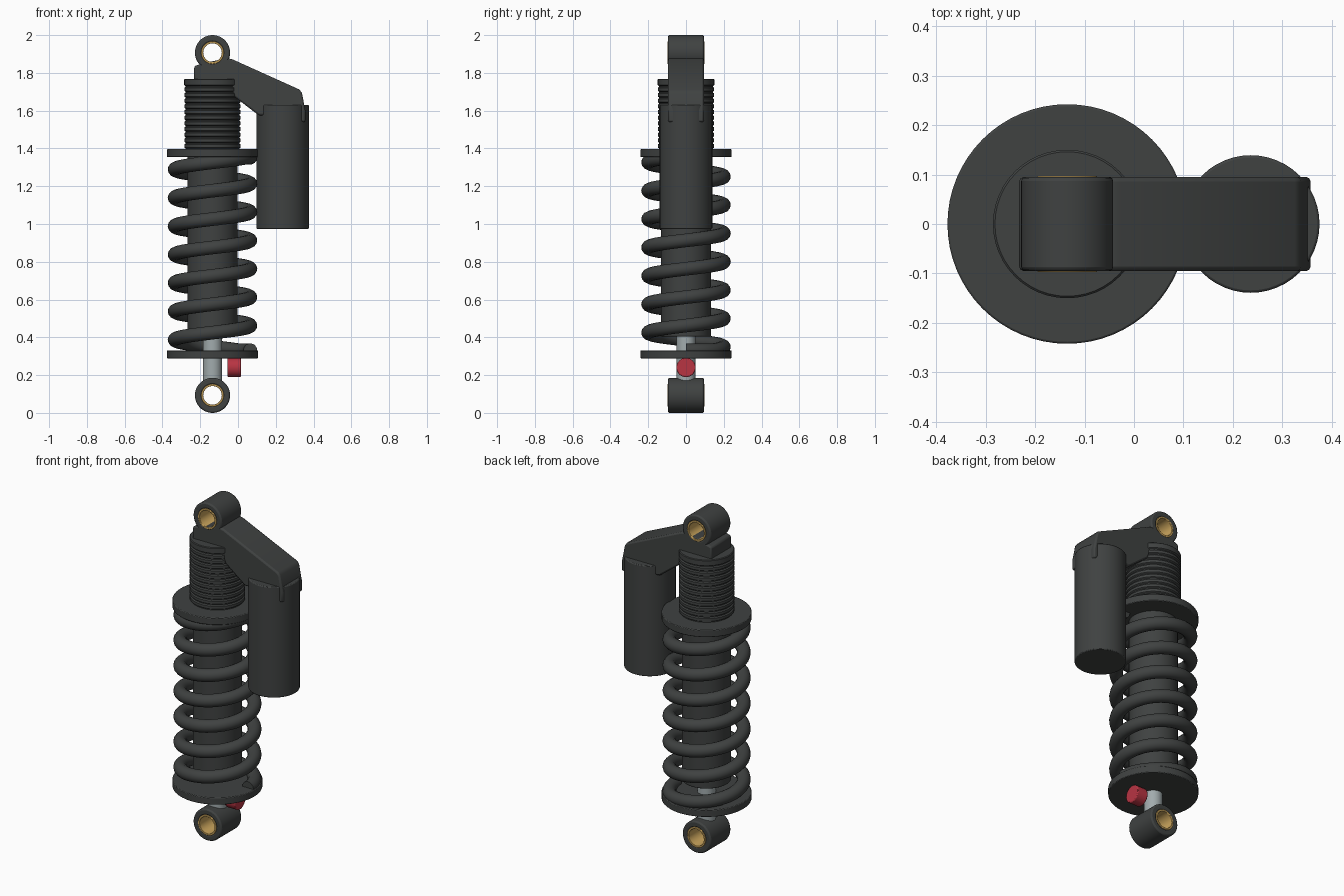
import bpy, bmesh
from math import pi, sin, cos, radians
from mathutils import Matrix

if "Cube" in bpy.data.objects:
    bpy.data.objects.remove(bpy.data.objects["Cube"])

AX = -0.135   # damper axis
RX = 0.236    # reservoir axis


def mat(name, rgb):
    m = bpy.data.materials.new(name)
    m.diffuse_color = (*rgb, 1)
    m.use_nodes = True
    m.node_tree.nodes["Principled BSDF"].inputs["Base Color"].default_value = m.diffuse_color
    return m


BLACK = mat("black_paint", (0.05, 0.054, 0.053))
STEEL = mat("steel", (0.36, 0.41, 0.42))
GOLD = mat("gold", (0.60, 0.38, 0.11))
RED = mat("red", (0.48, 0.035, 0.055))


def finish(name, bm, material, bevel=0.0):
    bmesh.ops.recalc_face_normals(bm, faces=bm.faces)
    me = bpy.data.meshes.new(name)
    bm.to_mesh(me)
    bm.free()
    ob = bpy.data.objects.new(name, me)
    bpy.context.collection.objects.link(ob)
    me.materials.append(material)
    bpy.ops.object.select_all(action='DESELECT')
    bpy.context.view_layer.objects.active = ob
    ob.select_set(True)
    bpy.ops.object.shade_smooth_by_angle(angle=radians(30))
    if bevel:
        b = ob.modifiers.new("bevel", 'BEVEL')
        b.width, b.segments, b.limit_method = bevel, 2, 'ANGLE'
    return ob


def lathe(name, profile, loc, material, axis='Z', closed=False, steps=48, bevel=0.0):
    """Revolve (radius, height) points; caps are made by points at radius 0."""
    bm = bmesh.new()
    vs = [bm.verts.new((r, 0, z)) for r, z in profile]
    es = [bm.edges.new(p) for p in zip(vs, vs[1:])]
    if closed:
        es.append(bm.edges.new((vs[-1], vs[0])))
    bmesh.ops.spin(bm, geom=vs + es, cent=(0, 0, 0), axis=(0, 0, 1),
                   angle=2 * pi, steps=steps, use_duplicate=False)
    bmesh.ops.remove_doubles(bm, verts=bm.verts, dist=1e-5)
    rot = {'Z': Matrix(), 'Y': Matrix.Rotation(pi / 2, 4, 'X'),
           'X': Matrix.Rotation(pi / 2, 4, 'Y')}[axis]
    bm.transform(Matrix.Translation(loc) @ rot)
    return finish(name, bm, material, bevel)


def rod(name, r, z0, z1, loc, material, axis='Z', bevel=0.004, steps=48):
    return lathe(name, [(0, z0), (r, z0), (r, z1), (0, z1)], loc, material, axis,
                 steps=steps, bevel=bevel)


def tube(name, r0, r1, half, loc, material, bevel):
    return lathe(name, [(r0, -half), (r1, -half), (r1, half), (r0, half)], loc,
                 material, 'Y', closed=True, bevel=bevel)


# mounting eyes with bushings
for side, z in (("upper", 1.907), ("lower", 0.093)):
    tube(side + "_eye", 0.058, 0.093, 0.095, (AX, 0, z), BLACK, 0.008)
    tube(side + "_bushing", 0.049, 0.060, 0.097, (AX, 0, z), GOLD, 0.002)

# shaft, damper body and spring perches
rod("shaft", 0.05, 0.16, 0.45, (AX, 0, 0), STEEL, bevel=0)
rod("damper_body", 0.132, 0.405, 1.42, (AX, 0, 0), BLACK)
rod("lower_perch", 0.242, 0.289, 0.331, (AX, 0, 0), BLACK, steps=64)
rod("upper_perch", 0.242, 1.354, 1.396, (AX, 0, 0), BLACK, steps=64)

# threaded upper body
prof = [(0, 1.38), (0.142, 1.38)]
for i in range(11):
    z = 1.40 + i * 0.03
    prof += [(0.142, z), (0.149, z + 0.005), (0.149, z + 0.021), (0.142, z + 0.026)]
prof += [(0.142, 1.73), (0.150, 1.735), (0.150, 1.764), (0.146, 1.768), (0, 1.768)]
lathe("threaded_body", prof, (AX, 0, 0), BLACK)

# coil spring
TURNS, SEG, SIDES, R, T = 7, 40, 14, 0.200, 0.037
bm = bmesh.new()
rings = []
for i in range(TURNS * SEG + 1):
    a = 2 * pi * i / SEG
    z = min(max(0.312 + 0.1503 * i / SEG, 0.331), 1.352)
    ring = []
    for k in range(SIDES):
        t = 2 * pi * k / SIDES
        rr = R + T * cos(t)
        ring.append(bm.verts.new((AX + rr * cos(a), rr * sin(a), z + T * sin(t))))
    rings.append(ring)
for p, q in zip(rings, rings[1:]):
    for k in range(SIDES):
        n = (k + 1) % SIDES
        bm.faces.new((p[k], p[n], q[n], q[k]))
bm.faces.new(rings[0])
bm.faces.new(rings[-1])
finish("coil_spring", bm, BLACK)

# reservoir
rod("reservoir", 0.139, 0.974, 1.63, (RX, 0, 0), BLACK, bevel=0.005)

# bracket joining the upper eye to the reservoir
outline = [(-0.232, 1.74), (-0.232, 1.835), (-0.19, 1.85), (-0.055, 1.878), (-0.03, 1.872),
           (0.325, 1.712), (0.338, 1.695), (0.357, 1.60), (0.357, 1.54), (0.335, 1.54), (0.30, 1.575),
           (0.11, 1.575), (-0.02, 1.675), (-0.04, 1.74)]
bm = bmesh.new()
f = bm.faces.new([bm.verts.new((x, -0.095, z)) for x, z in outline])
ext = bmesh.ops.extrude_face_region(bm, geom=[f])
bmesh.ops.translate(bm, vec=(0, 0.19, 0),
                    verts=[v for v in ext["geom"] if isinstance(v, bmesh.types.BMVert)])
finish("reservoir_bracket", bm, BLACK, 0.009)

# rebound adjuster
rod("adjuster_knob", 0.051, -0.055, 0.015, (0, 0, 0.24), RED, 'X', bevel=0.005, steps=32)
